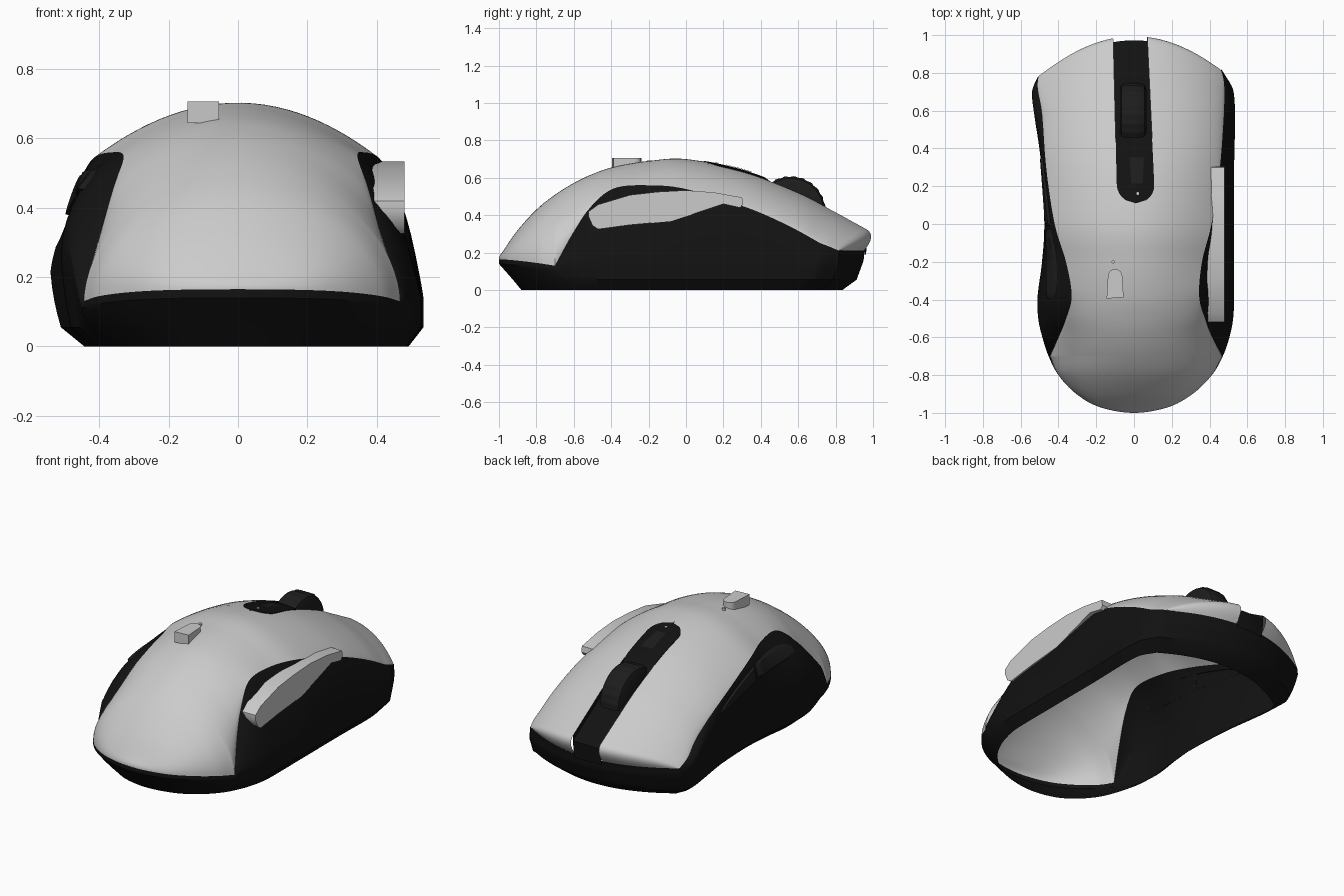
import bpy, bmesh, math
from mathutils import Vector

if "Cube" in bpy.data.objects:
    bpy.data.objects.remove(bpy.data.objects["Cube"])

# stations: y, top z, left edge x, right edge x, edge z, left width, right width, roundness
ST = [
    (-1.0, .166, 0, 0, .165, 0, 0, .5),
    (-.97, .22, .18, .18, .163, .18, .18, .5),
    (-.9, .32, .305, .31, .157, .305, .31, .5),
    (-.8, .43, .40, .412, .145, .40, .412, .52),
    (-.7, .51, .445, .468, .13, .452, .47, .55),
    (-.6, .572, .40, .415, .31, .485, .505, .65),
    (-.5, .62, .36, .375, .455, .507, .525, .8),
    (-.38, .66, .33, .345, .545, .51, .53, 1),
    (-.2, .69, .36, .36, .56, .487, .53, 1),
    (0, .70, .42, .41, .54, .475, .53, 1),
    (.3, .64, .465, .455, .45, .49, .53, .9),
    (.6, .525, .485, .475, .335, .525, .535, .8),
    (.8, .42, .505, .478, .26, .54, .53, .8),
    (.9, .365, .51, .475, .235, .535, .515, .85),
    (1.0, .31, .505, .46, .21, .51, .465, .9)]
N = len(ST) - 1
SUB = 18
CORNER = 4  # station where the shell edge turns sharply upward


def clamp(v):
    return max(0.0, min(1.0, v))


def beyond(p, q):
    return tuple(2 * u - v for u, v in zip(p, q))


def station(t):
    """Smooth interpolation of the station table."""
    i = min(int(t), N - 1)
    f = t - i
    b, c = ST[i], ST[i + 1]
    a = ST[i - 1] if i else (c[0],) + beyond(b, c)[1:]
    d = ST[i + 2] if i + 2 <= N else beyond(c, b)
    if i == CORNER:
        a = a[:2] + beyond(b, c)[2:5] + a[5:]
    if i + 1 == CORNER:
        d = d[:2] + beyond(c, b)[2:5] + d[5:]
    return [.5 * (2 * q + (r - p) * f + (2 * p - 5 * q + 4 * r - s) * f * f
                  + (3 * q - p - 3 * r + s) * f ** 3) for p, q, r, s in zip(a, b, c, d)]


def warp(y, x):
    """Sweep the front back toward the corners."""
    return y - .85 * x * x * clamp((y - .3) / .7) ** 2


def top(r, x, dz=0.0):
    e = r[2] if x < 0 else r[3]
    u = clamp(abs(x) / e) if e > 1e-5 else 0
    return Vector((x, warp(r[0], x), r[4] + (r[1] - r[4]) * (1 - u * u) ** r[7] + dz))


def slot(y):
    k = clamp((y - .15) / .85)
    g = clamp((y - .11) / .1)
    return .01 - .03 * k, (.1 - .01 * k) * math.sqrt(g * (2 - g))


def quad(a, b, c, v):
    return (1 - v) ** 2 * a + 2 * v * (1 - v) * b + v * v * c


def side(sgn, t, v):
    """Point on the side wall, v = 0 at the shell edge, 1 at the widest line."""
    r = station(t)
    e, m, zm, kx, kz = (r[2], r[5], .27, .93, .25) if sgn < 0 else (r[3], r[6], .14, .7, .35)
    zm = min(zm, r[4] * .85)
    x = quad(e, e + (m - e) * kx, m, v)
    return Vector((sgn * x, warp(r[0], x), quad(r[4], r[4] - (r[4] - zm) * kz, zm, v)))


def column(sgn, t):
    pts = [side(sgn, t, k / 8) for k in range(9)]
    w = pts[-1]
    fx = (.945, .82) if sgn < 0 else (1.0, .92)
    fy = (.925, .88) if w.y < 0 else (.96, .88)
    low = Vector((w.x * fx[0], w.y * fy[0], .055))
    mid = Vector((w.x + (low.x - w.x) * .2, (w.y + low.y) / 2, low.z + (w.z - low.z) * .5))
    pts += [quad(w, mid, low, v) for v in (.25, .5, .75, 1)]
    pts.append(Vector((w.x * fx[1], w.y * fy[1], 0)))
    return pts


def material(name, c):
    m = bpy.data.materials.new(name)
    m.diffuse_color = (c, c, c, 1)
    m.use_nodes = True
    m.node_tree.nodes["Principled BSDF"].inputs["Base Color"].default_value = m.diffuse_color
    return m


BLACK, DARK, WHITE = material("black", .006), material("dark", .012), material("white", .8)


def finish(name, bm, mat=None):
    bmesh.ops.remove_doubles(bm, verts=bm.verts, dist=1e-5)
    bmesh.ops.recalc_face_normals(bm, faces=bm.faces)
    c = Vector((0, 0, .2))
    if sum(f.normal.dot(f.calc_center_median() - c) * f.calc_area() for f in bm.faces) < 0:
        bmesh.ops.reverse_faces(bm, faces=bm.faces)
    me = bpy.data.meshes.new(name)
    bm.to_mesh(me)
    bm.free()
    bpy.context.collection.objects.link(bpy.data.objects.new(name, me))
    if mat:
        me.materials.append(mat)


def sheets(name, grids, mat=None):
    bm = bmesh.new()
    for rows in grids:
        vs = [[bm.verts.new(p) for p in row] for row in rows]
        for a, b in zip(vs, vs[1:]):
            for j in range(len(a) - 1):
                bm.faces.new((a[j], a[j + 1], b[j + 1], b[j]))
    bmesh.ops.dissolve_degenerate(bm, dist=1e-6, edges=bm.edges)
    finish(name, bm, mat)


def prism(name, pts, direction, mat=None):
    bm = bmesh.new()
    f = bm.faces.new([bm.verts.new(p) for p in pts])
    ext = bmesh.ops.extrude_face_region(bm, geom=[f], use_keep_orig=True)
    bmesh.ops.translate(bm, vec=direction, verts=[g for g in ext['geom'] if isinstance(g, bmesh.types.BMVert)])
    finish(name, bm, mat)


def disc(p, rad):
    return [p + Vector((rad * math.cos(i * math.tau / 12), rad * math.sin(i * math.tau / 12), 0)) for i in range(12)]


T = [i / SUB for i in range(N * SUB + 1)]

# top shell: two halves meeting behind the wheel slot, with a rounded front lip
halves = []
for sgn in (-1, 1):
    rows = []
    for t in T:
        r = station(t)
        c, w = slot(r[0])
        x0 = (c + sgn * w) if r[0] > -.5 else .01 * clamp((r[0] + 1) / .5)
        x1 = -r[2] if sgn < 0 else r[3]
        rows.append([top(r, x0 + (x1 - x0) * math.sin(k / 18 * math.pi / 2)) for k in range(19)])
    last, rows = rows[-1], rows[:-6]
    start, lip = rows[-1], [[] for _ in range(8)]
    for p, q in zip(start, last):
        u = clamp(1 - 4 * q.x ** 2)
        ctrl = q + (q - p) * .8 * u
        end = Vector((q.x, q.y - .045 * u, .21))
        for k in range(8):
            lip[k].append(quad(p, ctrl, end, (k + 1) / 8))
    halves.append(rows + lip)
sheets("top_shell", halves)

# black side walls and front nose, open underneath
for sgn, nm in ((-1, "left"), (1, "right")):
    sheets("side_wall_" + nm, [[column(sgn, t) for t in T]], BLACK)
L, R = column(-1, N), column(1, N)
nose = []
for k in range(33):
    p0 = L[0].lerp(R[0], k / 32)
    y0 = 1 - .85 * p0.x ** 2 - .045 * clamp(1 - 4 * p0.x ** 2)
    row = [a.lerp(b, k / 32) for a, b in zip(L, R)]
    for p in row:
        p.y *= y0 / p0.y
    nose.append(row)
sheets("front_nose", [nose], BLACK)

# wheel channel inlay
rows = []
for t in T:
    r = station(t)
    c, w = slot(r[0])
    if .085 < r[0] < .975:
        d = .004 - .036 * clamp((r[0] - .42) / .1)
        xs = [c - w + 2 * w * k / 8 for k in range(9)]
        rows.append([top(r, xs[0])] + [top(r, x, d) for x in xs] + [top(r, xs[-1])])
rows.append([Vector((p.x, p.y - .01, .19)) for p in rows[-1]])
sheets("wheel_channel", [rows], BLACK)

# ribbed scroll wheel
prof = [(-.075, .02), (-.075, .15), (-.065, .175), (-.045, .187), (.035, .187), (.055, .175), (.065, .15), (.065, .02)]
rows = []
for i in range(97):
    a = i / 96 * math.tau
    row = []
    for x, rad in prof:
        q = rad - (.004 if rad > .18 and i % 4 < 2 else 0)
        row.append(Vector((x, .56 + q * math.cos(a), .422 + q * math.sin(a))))
    rows.append(row)
sheets("scroll_wheel", [rows], DARK)


def at_y(y):
    return min(T, key=lambda t: abs(station(t)[0] - y))


# small button and light behind the wheel
t0, t1 = at_y(.21), at_y(.35)
rows = [[top(station(t0 + (t1 - t0) * i / 8), .015 + (.03 + .008 * i / 8) * (k / 3 - 1), .008)
         for k in range(7)] for i in range(9)]
sheets("mode_button", [rows], DARK)
prism("status_light", disc(top(station(at_y(.16)), .02, .003), .008), Vector((0, 0, .005)), WHITE)

# two thumb buttons along the left wall
for nm, ya, yb in (("rear", -.40, -.03), ("front", -.015, .36)):
    ta, tb = at_y(ya), at_y(yb)
    rows = []
    for i in range(17):
        u = i / 16
        far = u if nm == "front" else 1 - u
        h = .17 * (1 - .8 * far ** 4)
        rows.append([side(-1, ta + (tb - ta) * u, .40 + h * (k / 4 - 1))
                     + Vector((-.012 if 0 < k < 8 and 0 < i < 16 else .003, 0, 0)) for k in range(9)])
    sheets("thumb_button_" + nm, [rows], DARK)

# grey paddle on the right wall
outline = [(-.52, .42), (-.47, .457), (-.3, .508), (-.15, .525), (0, .533), (.15, .522), (.3, .495), (.305, .46),
           (.29, .44), (.2, .46), (.08, .42), (-.08, .368), (-.3, .348), (-.47, .325), (-.5, .345), (-.52, .39)]
prism("side_paddle", [Vector((.375, y, z)) for y, z in outline], Vector((.105, 0, 0)))

# raised tag and pin dot on the palm
arc = [(-.1 + .038 * math.cos(a), -.275 + .036 * math.sin(a)) for a in [i * math.pi / 8 for i in range(9)]]
tag = [(-.145, -.395), (-.055, -.388)] + arc
prism("palm_tag", [Vector((x, y, .645)) for x, y in tag], Vector((0, 0, .062)))
prism("palm_tag_dot", disc(Vector((-.11, -.2, .67)), .009), Vector((0, 0, .022)))

for ob in bpy.data.objects:
    ob.select_set(True)
    bpy.context.view_layer.objects.active = ob
bpy.ops.object.shade_smooth_by_angle(angle=math.radians(35))
